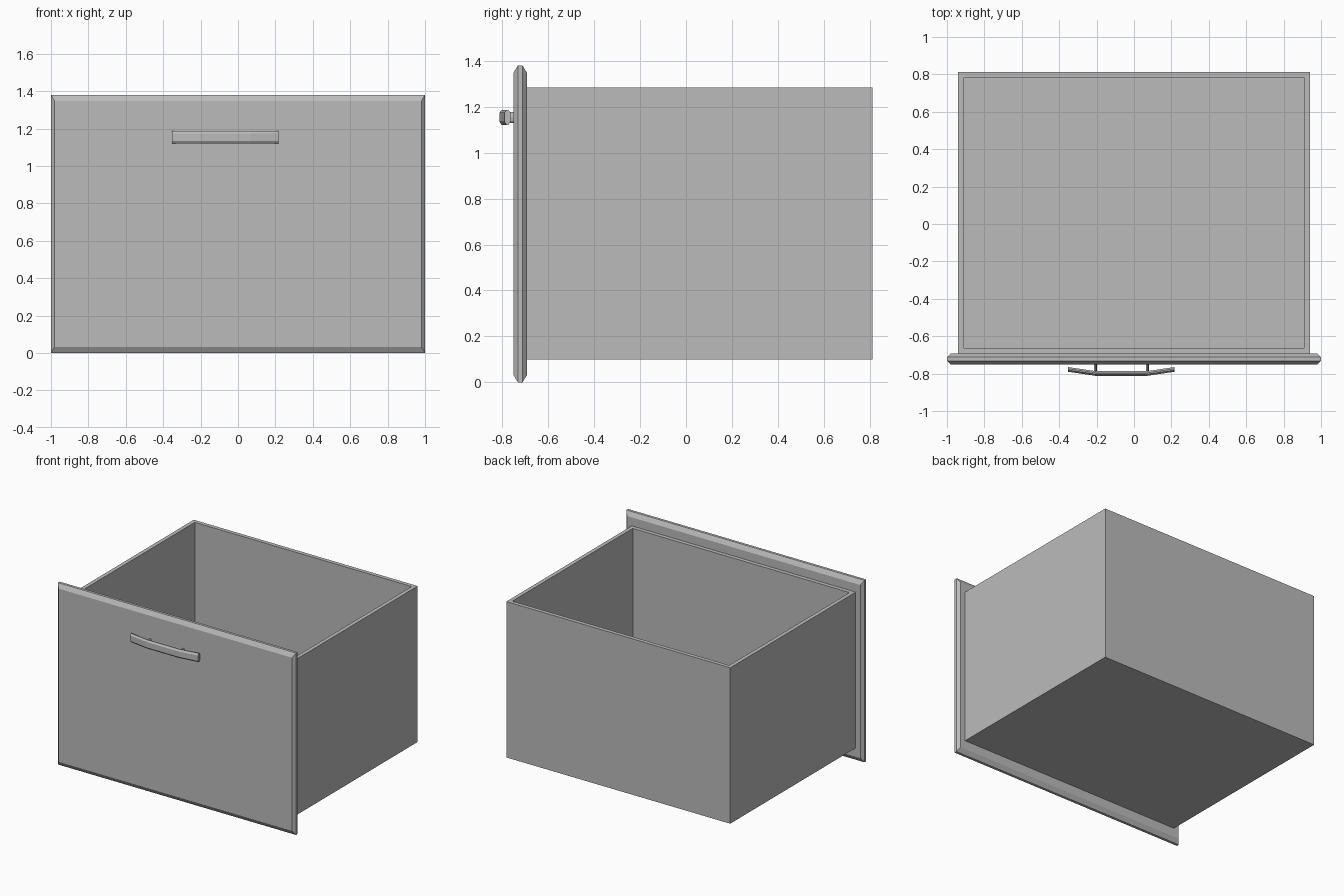
import bpy, bmesh, math
from mathutils import Matrix

cube = bpy.data.objects.get("Cube")
if cube:
    bpy.data.objects.remove(cube, do_unlink=True)

GREY = (0.5, 0.5, 0.5, 1)
grey = bpy.data.materials.new("plain grey")
grey.use_nodes = True
grey.diffuse_color = GREY
grey.node_tree.nodes["Principled BSDF"].inputs["Base Color"].default_value = GREY


def finish(name, bm):
    bmesh.ops.recalc_face_normals(bm, faces=bm.faces[:])
    mesh = bpy.data.meshes.new(name)
    bm.to_mesh(mesh)
    bm.free()
    mesh.materials.append(grey)
    obj = bpy.data.objects.new(name, mesh)
    bpy.context.collection.objects.link(obj)
    return obj


def loft(name, rings):
    """Skin a row of equal point rings and cap both ends."""
    bm = bmesh.new()
    rows = [[bm.verts.new(p) for p in ring] for ring in rings]
    for a, b in zip(rows, rows[1:]):
        for i in range(len(a)):
            j = (i + 1) % len(a)
            bm.faces.new((a[i], a[j], b[j], b[i]))
    bm.faces.new(rows[0])
    bm.faces.new(rows[-1])
    return finish(name, bm)


def rect(x0, x1, y0, y1, z):
    return [(x0, y0, z), (x1, y0, z), (x1, y1, z), (x0, y1, z)]


# Open drawer box: outer wall, rim, inner wall and floor in one skin
W, FRONT, BACK, LOW, HIGH, T = 0.94, -0.692, 0.812, 0.10, 1.283, 0.03
inner = (-W + T, W - T, FRONT + T, BACK - T)
loft("drawer_box", [rect(-W, W, FRONT, BACK, LOW), rect(-W, W, FRONT, BACK, HIGH),
                    rect(*inner, HIGH), rect(*inner, LOW + T)])

# Front panel with chamfers on both faces
H = 1.38
panel = []
for y, dx, dz in ((-0.752, 0.02, 0.033), (-0.732, 0, 0), (-0.712, 0, 0), (FRONT, 0.02, 0.033)):
    x = 1 - dx
    panel.append([(-x, y, dz), (x, y, dz), (x, y, H - dz), (-x, y, H - dz)])
loft("front_panel", panel)

# Bowed handle bar with chamfered section
HX, HZ = -0.068, 1.154
section = [(0, -0.02), (0, 0.02), (0.009, 0.033), (0.016, 0.033),
           (0.025, 0.02), (0.025, -0.02), (0.016, -0.033), (0.009, -0.033)]
path = [(-0.284, -0.79), (-0.135, -0.812), (0.135, -0.812), (0.284, -0.79)]
loft("handle_bar", [[(HX + x, y + dy, HZ + dz) for dy, dz in section] for x, y in path])

# Handle posts
for side, name in ((-1, "right_handle_post"), (1, "left_handle_post")):
    bm = bmesh.new()
    bmesh.ops.create_cone(bm, cap_ends=True, segments=8, radius1=0.5, radius2=0.5, depth=0.05,
                          matrix=Matrix.Rotation(math.radians(90), 4, "X"))
    bmesh.ops.scale(bm, vec=(0.016, 1, 0.048), verts=bm.verts[:])
    bmesh.ops.translate(bm, vec=(HX + side * 0.139, -0.77, HZ), verts=bm.verts[:])
    finish(name, bm)
